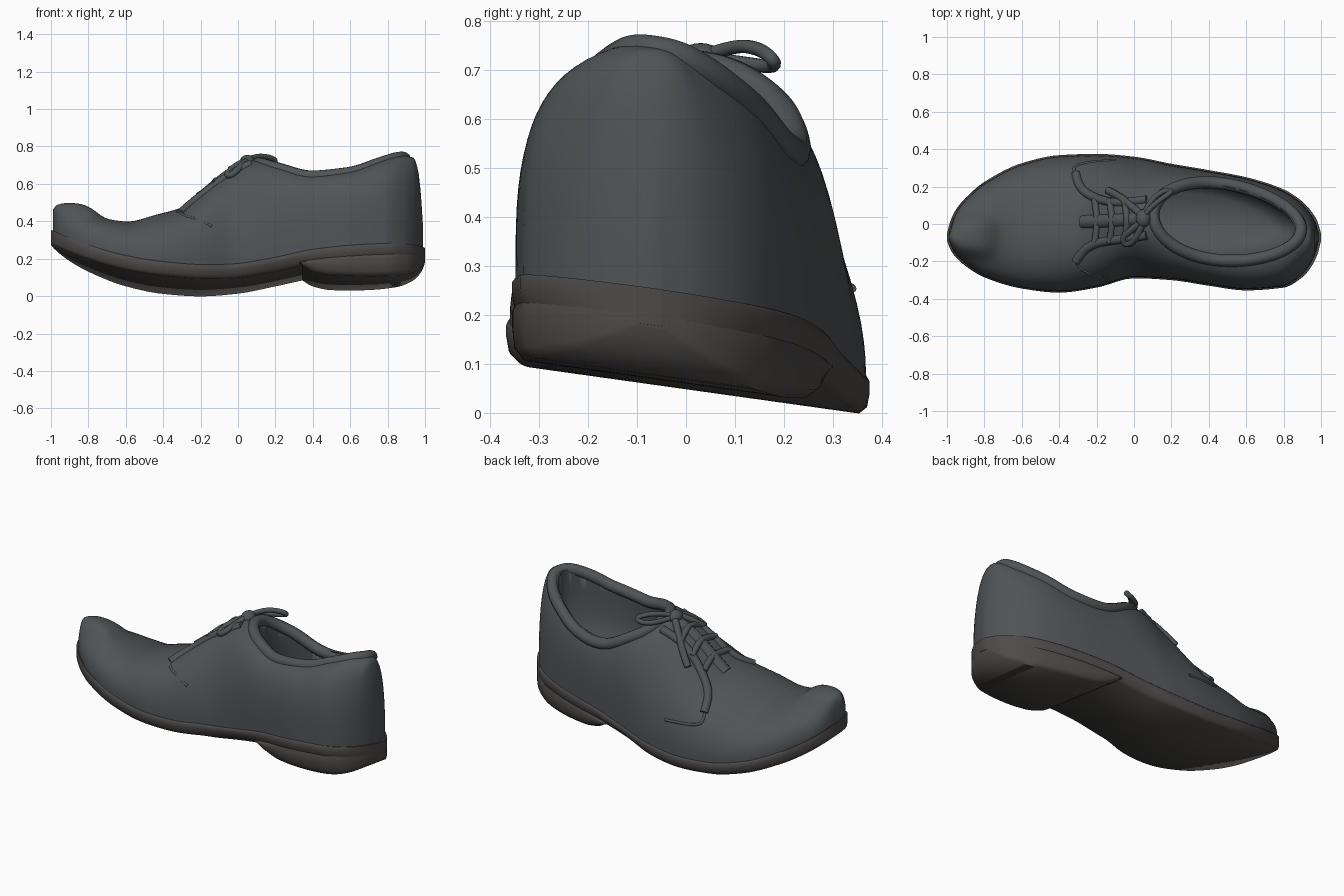
import bpy, bmesh, math
from math import sin, cos, pi, exp

if "Cube" in bpy.data.objects:
    bpy.data.objects.remove(bpy.data.objects["Cube"])

ROLL = -0.14      # the whole shoe leans slightly about its long axis
SLIM = .98        # upper sits just inside the sole outline
LONG = .988


def table(*pts):
    """Monotone cubic curve through (x, value) pairs."""
    xs, ys = zip(*pts)
    d = [(ys[i + 1] - ys[i]) / (xs[i + 1] - xs[i]) for i in range(len(xs) - 1)]
    m = [d[0]] + [2 * a * b / (a + b) if a * b > 0 else 0 for a, b in zip(d, d[1:])] + [d[-1]]

    def f(x):
        x = min(max(x, xs[0]), xs[-1])
        i = max(k for k in range(len(d)) if xs[k] <= x)
        h = xs[i + 1] - xs[i]
        t = (x - xs[i]) / h
        return ((2*t**3 - 3*t*t + 1) * ys[i] + (t**3 - 2*t*t + t) * h * m[i]
                + (3*t*t - 2*t**3) * ys[i + 1] + (t**3 - t*t) * h * m[i + 1])
    return f


# Plan outline, ridge line and height profiles along the shoe (toe at -x)
left = table((-1, -.05), (-.98, .02), (-.95, .08), (-.9, .14), (-.8, .225), (-.6, .325), (-.4, .368),
             (-.2, .375), (0, .36), (.2, .322), (.4, .288), (.6, .25), (.8, .185), (.9, .12),
             (.95, .065), (.98, .015), (1, -.05))
right = table((-1, -.09), (-.98, -.14), (-.95, -.18), (-.9, -.225), (-.8, -.285), (-.6, -.345),
              (-.4, -.367), (-.2, -.34), (0, -.29), (.2, -.30), (.4, -.33), (.6, -.355), (.8, -.34),
              (.9, -.285), (.95, -.225), (.98, -.165), (1, -.09))
ridge = table((-1, -.07), (-.6, -.03), (-.2, 0), (.1, .03), (.5, 0), (.9, -.05), (1, -.07))
sole_z = table((-1, .265), (-.9, .205), (-.8, .16), (-.6, .095), (-.4, .06), (-.2, .048), (0, .06),
               (.2, .092), (.4, .13), (.7, .155), (1, .17))
heel_z = table((.33, .13), (.40, .088), (.5, .066), (.7, .06), (.85, .068), (.93, .09), (.98, .13), (1, .17))
top_z = table((-1, .40), (-.98, .42), (-.92, .43), (-.8, .42), (-.7, .40), (-.6, .388),
              (-.45, .425), (-.3, .47), (-.2, .54), (-.1, .63), (0, .70), (.08, .725), (.2, .70),
              (.4, .65), (.6, .66), (.8, .72), (.88, .742), (.95, .73), (.975, .66), (.99, .53), (1, .38))
power = table((-1, 2.2), (-.3, 2.2), (0, 1.9), (.3, 3.2), (.7, 3.4), (.9, 2.5), (1, 2.2))


def welt_z(x):
    return sole_z(x) + .075


def put(x, y, z):
    return (x, y, z + ROLL * y)


def toe_knob(x, y):
    """Raised lump on the tip of the toe."""
    return .058 * exp(-((y + .07) / .11) ** 4) * exp(-((x + .92) / .16) ** 4)


def surface(x, y):
    """Height of the upper's surface above a plan position."""
    u = x / LONG
    c = ridge(u)
    w = SLIM * ((left(u) - c) if y > c else (c - right(u)))
    t, n = min(1, abs(y - c) / w), power(u)
    return welt_z(u) + (top_z(u) - welt_z(u)) * (1 - t ** n) ** (1 / n)


def material(name, rgb):
    m = bpy.data.materials.new(name)
    m.diffuse_color = (*rgb, 1)
    m.use_nodes = True
    m.node_tree.nodes["Principled BSDF"].inputs["Base Color"].default_value = m.diffuse_color
    return m


leather = material("dark_leather", (.08, .088, .092))
rubber = material("dark_sole", (.075, .07, .066))
lace_mat = material("dark_lace", (.075, .088, .09))


def loft(name, rings, mat, angle=40):
    bm = bmesh.new()
    rows = [[bm.verts.new(put(*p)) for p in r] for r in rings]
    n = len(rows[0])
    for a, b in zip(rows, rows[1:]):
        for j in range(n):
            bm.faces.new((a[j], a[(j + 1) % n], b[(j + 1) % n], b[j]))
    bm.faces.new(rows[0])
    bm.faces.new(rows[-1])
    bmesh.ops.recalc_face_normals(bm, faces=bm.faces)
    me = bpy.data.meshes.new(name)
    bm.to_mesh(me)
    bm.free()
    ob = bpy.data.objects.new(name, me)
    bpy.context.collection.objects.link(ob)
    me.materials.append(mat)
    bpy.ops.object.select_all(action='DESELECT')
    ob.select_set(True)
    bpy.context.view_layer.objects.active = ob
    bpy.ops.object.shade_smooth_by_angle(angle=math.radians(angle))
    return ob


def tube(name, pts, radius, mat, closed=False):
    cu = bpy.data.curves.new(name, 'CURVE')
    cu.dimensions = '3D'
    cu.bevel_depth, cu.bevel_resolution, cu.use_fill_caps = radius, 3, True
    s = cu.splines.new('NURBS')
    s.points.add(len(pts) - 1)
    for p, co in zip(s.points, pts):
        p.co = (*put(*co), 1)
    s.order_u, s.use_cyclic_u, s.use_endpoint_u, s.resolution_u = 3, closed, not closed, 6
    cu.materials.append(mat)
    ob = bpy.data.objects.new(name, cu)
    bpy.context.collection.objects.link(ob)
    return ob


def on_surface(pts, lift=0):
    return [(x, y, surface(x, y) + lift) for x, y in pts]


def stations(a, b, n):
    return [a + (b - a) * (1 - cos(pi * i / n)) / 2 for i in range(n + 1)]


# Upper: domed sections lofted from toe to heel
rings = []
for u in stations(-1, 1, 90):
    c, n, z0 = ridge(u), power(u), welt_z(u)
    ring = []
    for j in range(41):
        a = pi * j / 40
        w = SLIM * ((left(u) - c) if cos(a) > 0 else (c - right(u)))
        y = c + math.copysign(w * abs(cos(a)) ** (2 / n), cos(a))
        z = z0 + (top_z(u) - z0) * abs(sin(a)) ** (2 / n)
        ring.append((LONG * u, y, z + toe_knob(u, y) * sin(a)))
    ring += [(LONG * u, ring[-1][1], z0 - .02), (LONG * u, ring[0][1], z0 - .02)]
    rings.append(ring)
upper = loft("upper", rings, leather, 50)


# Foot opening cut out of the upper, pointed towards the heel
def opening(cx, hl, hw, n=48):
    pts = []
    for i in range(n):
        c, s = cos(2 * pi * i / n), sin(2 * pi * i / n)
        x = cx + hl * c
        pts.append((x, hw * s * (1 - .12 * c) + .01 - .1 * (x - .48)))
    return pts


levels = [(.95, .49, .36, .185), (.6, .49, .37, .19), (.45, .45, .42, .20), (.34, .37, .46, .19), (.27, .35, .40, .13)]
cutter = loft("opening_cutter", [[(x, y, z) for x, y in opening(cx, hl, hw)]
                                 for z, cx, hl, hw in levels], leather, 60)
cutter.hide_render = True
cutter.display_type = 'WIRE'
cut = upper.modifiers.new("opening", 'BOOLEAN')
cut.object, cut.operation, cut.solver = cutter, 'DIFFERENCE', 'EXACT'

# Padded collar around the opening
tube("collar", on_surface(opening(.498, .395, .205), -.012), .033, leather, True)


# Sole with rounded edge, and stacked heel
def slab(xs, bottom, top, inset):
    out = []
    for x in xs:
        l, r, b, t = left(x), right(x), bottom(x), top(x)
        m, pts = (l + r) / 2, []
        waist = 1 - .06 * exp(-((x - .2) / .18) ** 2)
        for k, f in ((inset * waist, 0), (.985 * waist, .2), (1, .6), (1, .9), (.98, 1)):
            pts.append((k * (l - m), b + (t - b) * f))
        ring = [(x, m + dy, z) for dy, z in pts]
        ring += [(x, m - dy, z) for dy, z in reversed(pts)]
        out.append(ring)
    return out


loft("sole", slab(stations(-1, 1, 70), sole_z, welt_z, .94), rubber, 60)
loft("heel", slab(stations(.33, .997, 40), heel_z, lambda x: sole_z(x) + .02, .92), rubber, 60)

# Lacing flaps, vamp seam and tongue laid on the surface
tube("left_lace_flap", on_surface([(-.31, .27), (-.3, .2), (-.22, .14), (-.1, .11), (0, .12), (.07, .13)], -.005),
     .024, leather)
tube("right_lace_flap", on_surface([(-.31, -.2), (-.27, -.14), (-.2, -.1), (-.1, -.085), (0, -.07), (.07, -.06)], -.005),
     .024, leather)
tube("left_vamp_seam", on_surface([(-.31, .26), (-.33, .3), (-.29, .32), (-.2, .335), (-.1, .34)], -.002), .008, leather)
tube("right_vamp_seam", on_surface([(-.31, -.2), (-.29, -.24), (-.22, -.27), (-.14, -.285)], -.002), .008, leather)
tube("tongue", on_surface([(-.27, .01), (-.15, .015), (-.05, .02), (.04, .03), (.1, .03)], -.025), .04, leather)

# Crossed laces
for i, x in enumerate((-.21, -.13, -.05)):
    tube(f"lace_{i + 1}", on_surface([(x, .13), (x + .01, .06), (x + .015, 0), (x, -.1)], .008), .018, lace_mat)

# Bow: knot, loops and loose end
bpy.ops.mesh.primitive_uv_sphere_add(segments=20, ring_count=12, radius=.04, location=put(.05, .03, .725))
knot = bpy.context.object
knot.name = "lace_knot"
knot.scale = (1, 1.2, .85)
knot.data.materials.append(lace_mat)
bpy.ops.object.shade_smooth_by_angle()
tube("left_bow_loop", [(.05, .04, .735), (.1, .1, .765), (.17, .15, .765), (.21, .18, .745),
                       (.16, .18, .73), (.09, .13, .73), (.05, .05, .73)], .014, lace_mat)
tube("right_bow_loop", on_surface([(.05, .02), (.03, -.05), (-.01, -.1), (-.05, -.11),
                                   (-.06, -.07), (0, -.02), (.05, .02)], .01), .018, lace_mat)
tube("lace_end", on_surface([(.04, .05), (-.02, .1), (-.08, .15), (-.14, .18)], .01), .02, lace_mat)
